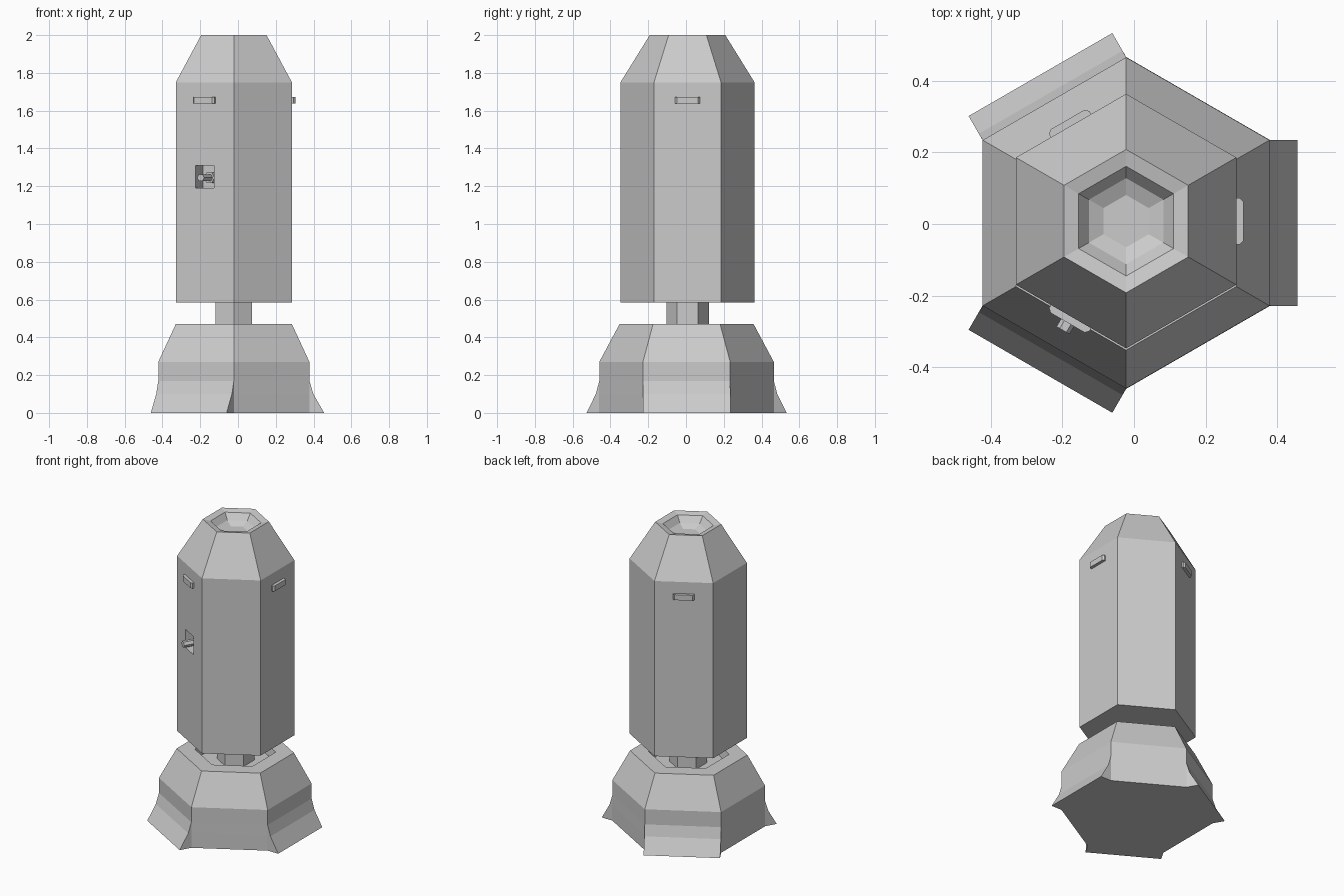
import bpy, bmesh
from math import radians, cos, sin
from mathutils import Vector, Matrix

if "Cube" in bpy.data.objects:
    bpy.data.objects.remove(bpy.data.objects["Cube"])

CX, CY = -0.022, 0.008


def hex_rings(name, profile, centre=(CX, CY)):
    """Six-sided shape from (z, radius, flare) rings; every other side can flare outward."""
    bm = bmesh.new()
    rings = []
    for z, r, flare in profile:
        ring = []
        for k in range(6):
            n = radians(60 * k)
            f = flare if k % 2 == 0 else 0.0
            for side in (-30, 30):
                a = n + radians(side)
                ring.append(bm.verts.new((centre[0] + r * cos(a) + f * cos(n),
                                          centre[1] + r * sin(a) + f * sin(n), z)))
        rings.append(ring)
    for lo, hi in zip(rings, rings[1:]):
        for i in range(12):
            j = (i + 1) % 12
            bm.faces.new((lo[i], lo[j], hi[j], hi[i]))
    bm.faces.new(rings[0][::-1])
    bm.faces.new(rings[-1])
    bmesh.ops.remove_doubles(bm, verts=bm.verts, dist=0.0005)
    bmesh.ops.recalc_face_normals(bm, faces=bm.faces)
    return finish(name, bm)


def finish(name, bm):
    mesh = bpy.data.meshes.new(name)
    bm.to_mesh(mesh)
    bm.free()
    obj = bpy.data.objects.new(name, mesh)
    bpy.context.collection.objects.link(obj)
    return obj


def on_panel(obj, angle, out, z):
    """Place an object on a body side: local x points outward."""
    a = radians(angle)
    d = 0.307 + out
    obj.matrix_world = Matrix.Translation((CX + d * cos(a), CY + d * sin(a), z)) @ Matrix.Rotation(a, 4, 'Z')


def box(name, size):
    bm = bmesh.new()
    bmesh.ops.create_cube(bm, size=1)
    bmesh.ops.scale(bm, vec=size, verts=bm.verts)
    return finish(name, bm)


# flared base with a recessed top
hex_rings("base", [(0, 0.463, 0.077), (0.10, 0.463, 0.02), (0.17, 0.462, 0), (0.27, 0.462, 0),
                   (0.47, 0.355, 0), (0.47, 0.245, 0), (0.41, 0.235, 0)], (CX, 0.003))

# neck between base and body
hex_rings("neck", [(0.40, 0.1125, 0), (0.59, 0.1125, 0)])

# body with tapered shoulder and sunken top dish
body = hex_rings("body", [(0.585, 0.355, 0), (1.75, 0.355, 0), (2.0, 0.2, 0),
                          (1.99, 0.153, 0), (1.95, 0.12, 0), (1.93, 0.073, 0)])

# square niche cut in the front-left side
cutter = box("niche_cutter", (0.16, 0.115, 0.12))
on_panel(cutter, 240, 0, 1.25)
cutter.hide_render = True
cutter.hide_viewport = True
cut = body.modifiers.new("niche", 'BOOLEAN')
cut.operation = 'DIFFERENCE'
cut.solver = 'EXACT'
cut.object = cutter

# spout and its collar inside the niche
for name, r, start, end in (("spout", 0.021, -0.085, 0.045), ("spout_collar", 0.032, -0.085, -0.045)):
    bm = bmesh.new()
    bmesh.ops.create_cone(bm, cap_ends=True, segments=6, radius1=r, radius2=r, depth=end - start,
                          matrix=Matrix.Rotation(radians(90), 4, 'Y'))
    on_panel(finish(name, bm), 240, (start + end) / 2, 1.245)

# chamfered grips on alternate sides
for angle in (0, 120, 240):
    bm = bmesh.new()
    outline = [(-0.01, -0.065), (0.01, -0.065), (0.02, -0.055), (0.02, 0.055), (0.01, 0.065), (-0.01, 0.065)]
    face = bm.faces.new([bm.verts.new((x, y, -0.018)) for x, y in outline])
    top = bmesh.ops.extrude_face_region(bm, geom=[face])
    bmesh.ops.translate(bm, vec=Vector((0, 0, 0.036)),
                        verts=[v for v in top["geom"] if isinstance(v, bmesh.types.BMVert)])
    bmesh.ops.recalc_face_normals(bm, faces=bm.faces)
    on_panel(finish(f"grip_{angle}", bm), angle, 0, 1.655)
